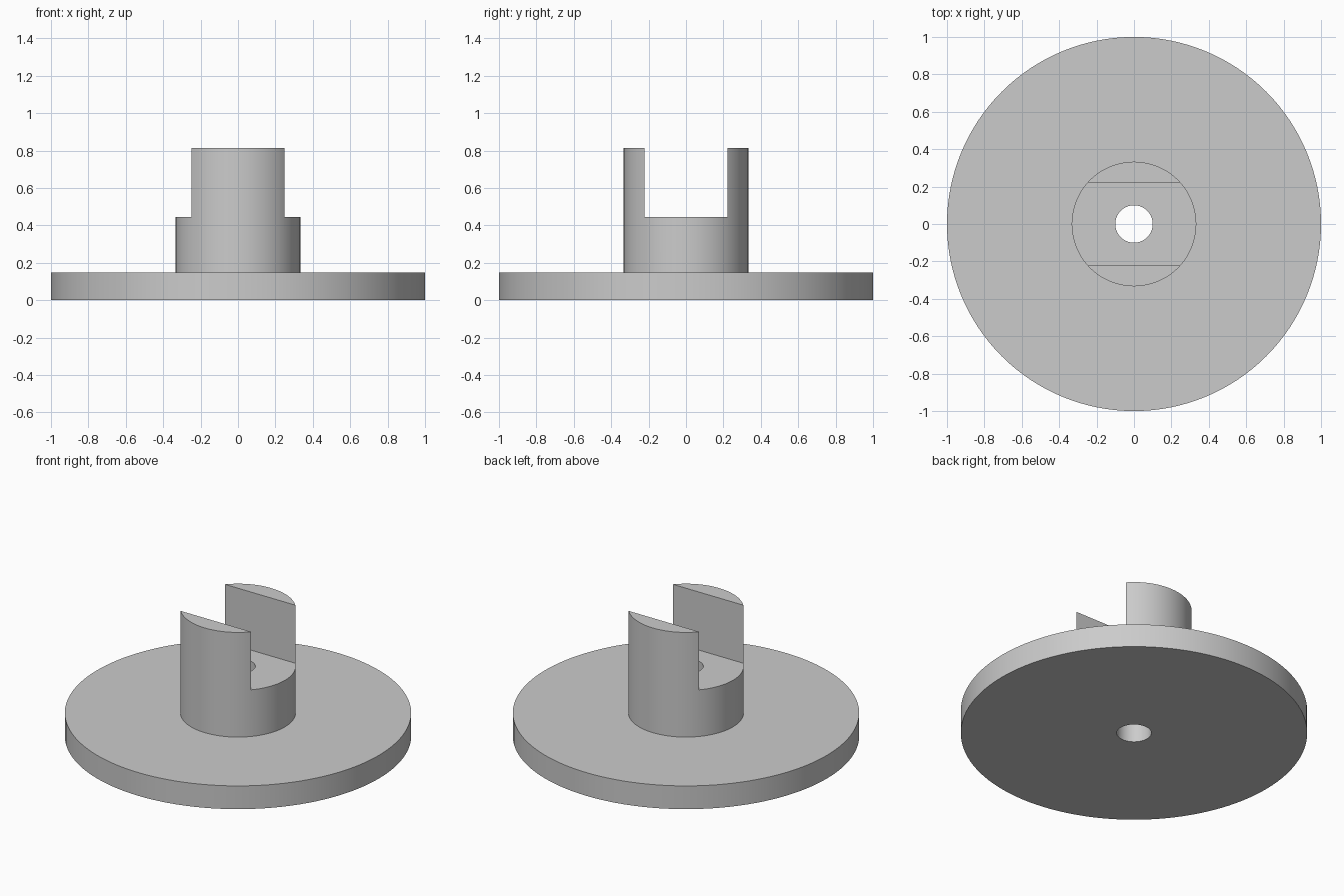
import bpy
import bmesh
import math

SEGMENTS = 128
FLANGE_R, HUB_R, BORE_R = 1.0, 0.333, 0.1
FLANGE_TOP, SLOT_FLOOR, HUB_TOP = 0.148, 0.445, 0.815
SLOT_WIDTH = 0.444

default = bpy.data.objects.get("Cube")
if default:
    bpy.data.objects.remove(default, do_unlink=True)


def make_material(name, color):
    mat = bpy.data.materials.new(name)
    mat.use_nodes = True
    mat.diffuse_color = color
    mat.node_tree.nodes["Principled BSDF"].inputs["Base Color"].default_value = color
    return mat


def make_object(name, bm):
    bmesh.ops.recalc_face_normals(bm, faces=bm.faces)
    mesh = bpy.data.meshes.new(name)
    bm.to_mesh(mesh)
    bm.free()
    obj = bpy.data.objects.new(name, mesh)
    bpy.context.collection.objects.link(obj)
    return obj


def revolve(name, profile):
    """Spin a closed (radius, height) profile around the z axis."""
    bm = bmesh.new()
    verts = [bm.verts.new((r, 0, z)) for r, z in profile]
    edges = [bm.edges.new((a, b)) for a, b in zip(verts, verts[1:] + verts[:1])]
    bmesh.ops.spin(bm, geom=verts + edges, cent=(0, 0, 0), axis=(0, 0, 1),
                   angle=math.tau, steps=SEGMENTS, use_merge=True)
    bmesh.ops.remove_doubles(bm, verts=bm.verts, dist=0.0001)
    return make_object(name, bm)


# Flange and hub in one turned body with a through bore
body = revolve("flanged_hub", [
    (BORE_R, 0), (FLANGE_R, 0), (FLANGE_R, FLANGE_TOP),
    (HUB_R, FLANGE_TOP), (HUB_R, HUB_TOP), (BORE_R, HUB_TOP),
])
body.data.materials.append(make_material("plain grey", (0.6, 0.6, 0.6, 1)))

# Slot across the hub, leaving a front and a back prong
bm = bmesh.new()
bmesh.ops.create_cube(bm, size=1)
bmesh.ops.scale(bm, verts=bm.verts, vec=(1, SLOT_WIDTH, 1))
bmesh.ops.translate(bm, verts=bm.verts, vec=(0, 0, SLOT_FLOOR + 0.5))
cutter = make_object("slot_cutter", bm)
cutter.hide_render = True

bpy.ops.object.select_all(action="DESELECT")
bpy.context.view_layer.objects.active = body
body.select_set(True)
cut = body.modifiers.new("slot", "BOOLEAN")
cut.operation = "DIFFERENCE"
cut.solver = "EXACT"
cut.object = cutter
bpy.ops.object.modifier_apply(modifier=cut.name)
bpy.data.objects.remove(cutter, do_unlink=True)

# Smooth round walls, crisp edges
bpy.ops.object.shade_smooth_by_angle(angle=math.radians(30))
